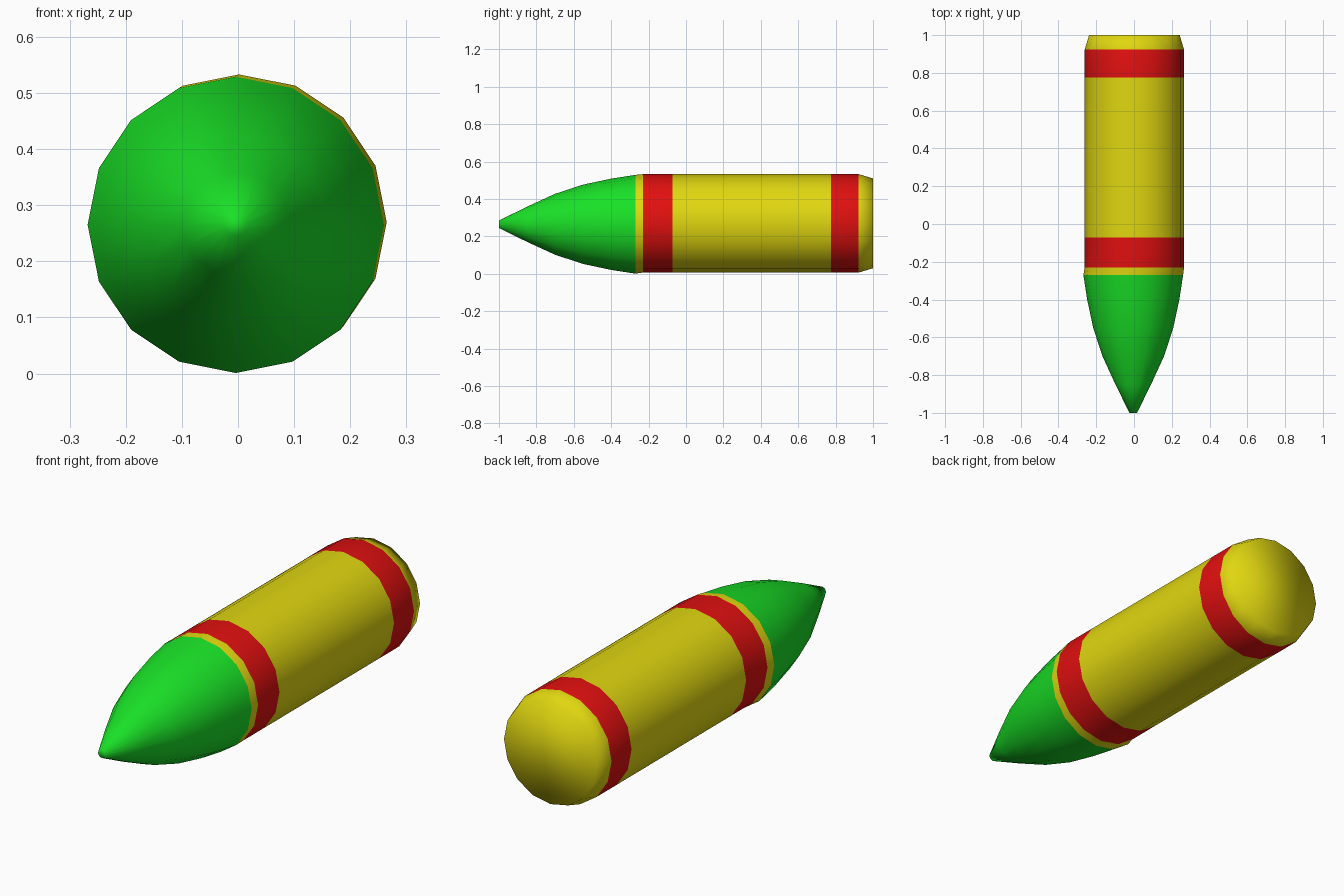
import bpy, bmesh, math

if "Cube" in bpy.data.objects:
    bpy.data.objects.remove(bpy.data.objects["Cube"])

SIDES = 16


def material(name, color):
    m = bpy.data.materials.new(name)
    m.diffuse_color = color
    m.use_nodes = True
    m.node_tree.nodes["Principled BSDF"].inputs["Base Color"].default_value = m.diffuse_color
    return m


GREEN = material("green", (0.01, 0.75, 0.02, 1))
YELLOW = material("yellow", (0.75, 0.68, 0.005, 1))
RED = material("red", (0.75, 0.005, 0.005, 1))


def turned(name, rings, mats, slots, cap_first=False, cap_last=False):
    """Skin rings of (y, radius, centre x, centre z); slots gives the material of each band."""
    bm = bmesh.new()
    loops = []
    for y, r, cx, cz in rings:
        angles = [2 * math.pi * i / SIDES for i in range(SIDES)]
        loops.append([bm.verts.new((cx + r * math.cos(a), y, cz + r * math.sin(a))) for a in angles])
    for a, b, slot in zip(loops, loops[1:], slots):
        for i in range(SIDES):
            j = (i + 1) % SIDES
            bm.faces.new((a[i], a[j], b[j], b[i])).material_index = slot
    if cap_first:
        bm.faces.new(loops[0][::-1]).material_index = slots[0]
    if cap_last:
        bm.faces.new(loops[-1]).material_index = slots[-1]
    bmesh.ops.recalc_face_normals(bm, faces=bm.faces)
    for f in bm.faces:
        f.smooth = True
    mesh = bpy.data.meshes.new(name)
    bm.to_mesh(mesh)
    bm.free()
    for m in mats:
        mesh.materials.append(m)
    obj = bpy.data.objects.new(name, mesh)
    bpy.context.collection.objects.link(obj)
    # open shells must face away from the long axis
    p = mesh.polygons[0]
    if p.normal.x * p.center.x + p.normal.z * (p.center.z - 0.267) < 0:
        mesh.flip_normals()
    return obj


# pointed nose, its base sitting slightly off the casing axis
NOSE = (-0.004, 0.265)
nose_profile = [(-1.0, 0.02), (-0.85, 0.094), (-0.7, 0.163), (-0.55, 0.212), (-0.4, 0.244), (-0.27, 0.264)]
turned("nose", [(y, r, *NOSE) for y, r in nose_profile], [GREEN], [0] * 5, cap_first=True)

# casing with two red bands and a tapered tail
BODY = (0.002, 0.27)
casing_profile = [(-0.23, 0.263), (-0.072, 0.263), (0.775, 0.263), (0.923, 0.263), (1.0, 0.24)]
rings = [(-0.27, 0.264, *NOSE)] + [(y, r, *BODY) for y, r in casing_profile]
turned("casing", rings, [YELLOW, RED], [0, 1, 0, 1, 0], cap_last=True)
